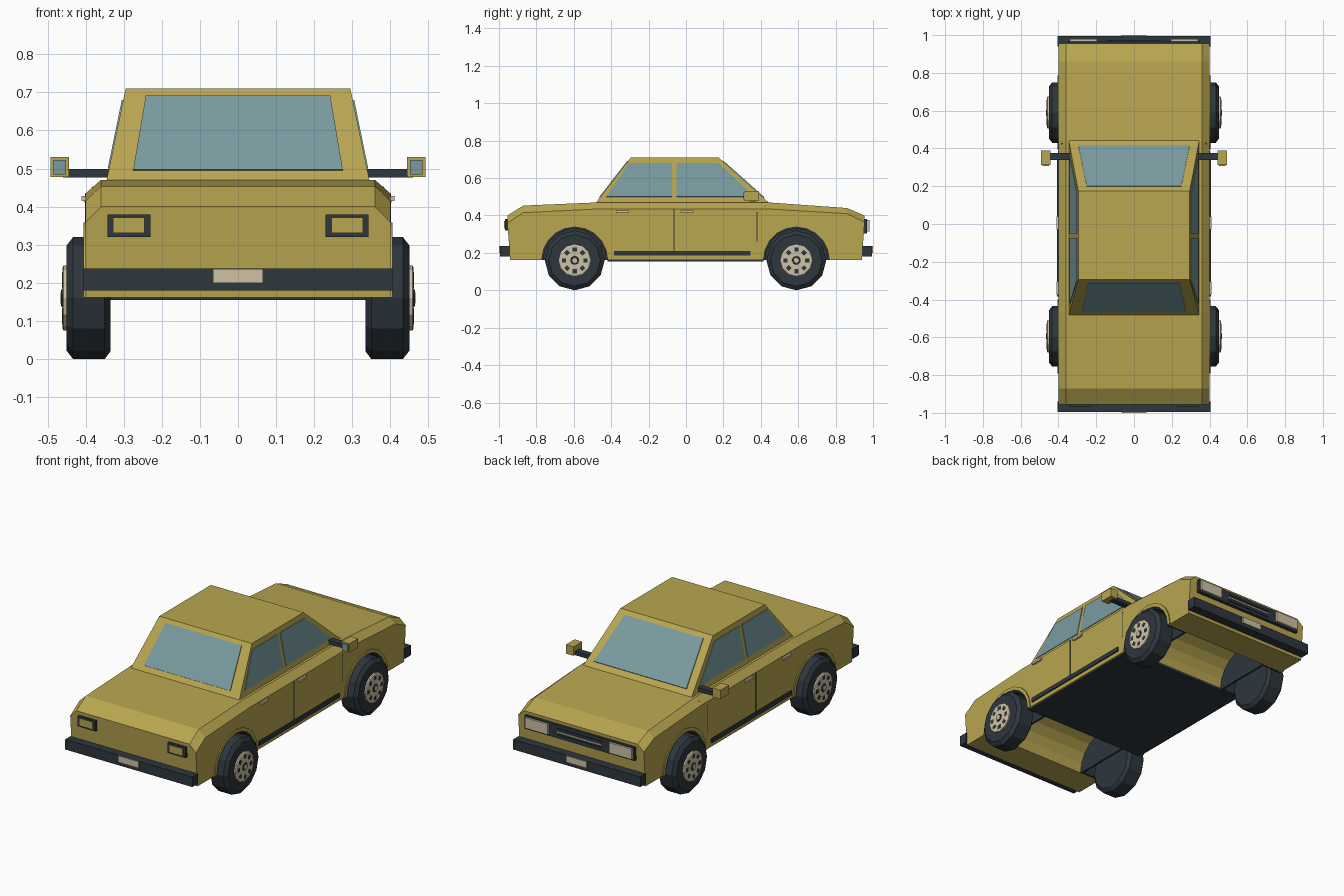
import bpy, bmesh
from math import sin, cos, pi
from mathutils import Vector

if "Cube" in bpy.data.objects:
    bpy.data.objects.remove(bpy.data.objects["Cube"])


def material(name, rgb):
    m = bpy.data.materials.new(name)
    m.diffuse_color = (*rgb, 1)
    m.use_nodes = True
    m.node_tree.nodes["Principled BSDF"].inputs["Base Color"].default_value = m.diffuse_color
    return m


GOLD = material("gold_paint", (0.48, 0.38, 0.08))
DARK = material("dark_trim", (0.027, 0.038, 0.047))
GLASS = material("glass", (0.19, 0.33, 0.35))
BEIGE = material("beige", (0.62, 0.54, 0.38))


def loft(name, rings, mat, mirror=False):
    """Skin equal-length closed rings and cap both ends."""
    bm = bmesh.new()
    rows = [[bm.verts.new(p) for p in ring] for ring in rings]
    n = len(rows[0])
    for a, b in zip(rows, rows[1:]):
        for i in range(n):
            j = (i + 1) % n
            bm.faces.new((a[i], a[j], b[j], b[i]))
    bm.faces.new(rows[0])
    bm.faces.new(rows[-1])
    bmesh.ops.recalc_face_normals(bm, faces=bm.faces)
    me = bpy.data.meshes.new(name)
    bm.to_mesh(me)
    bm.free()
    me.materials.append(mat)
    ob = bpy.data.objects.new(name, me)
    bpy.context.collection.objects.link(ob)
    if mirror:
        ob.modifiers.new("mirror", 'MIRROR')
    return ob


def box(name, x, y, z, mat, mirror=False):
    ring = [(x[0], y[0]), (x[1], y[0]), (x[1], y[1]), (x[0], y[1])]
    return loft(name, [[(*p, h) for p in ring] for h in z], mat, mirror)


def panel(name, pts, mat, mirror=False, t=0.004):
    """Thin plate lying on a flat outline, thickened both ways."""
    pts = [Vector(p) for p in pts]
    n = (pts[1] - pts[0]).cross(pts[2] - pts[0]).normalized() * t
    return loft(name, [[p - n for p in pts], [p + n for p in pts]], mat, mirror)


def disc(name, yc, zc, rings, mat, sides=12, mirror=True):
    return loft(name, [[(x, yc + r * sin(2 * pi * i / sides), zc - r * cos(2 * pi * i / sides))
                        for i in range(sides)] for x, r in rings], mat, mirror)


def arch(name, yc, x, r0, r1, mat, steps=10):
    """Half ring over a wheel, extruded along x."""
    arc = [(cos(pi * i / steps), sin(pi * i / steps)) for i in range(steps + 1)]
    out = [(c * r1, s * r1) for c, s in arc] + [(c * r0, s * r0) for c, s in reversed(arc)]
    return loft(name, [[(h, yc + a, 0.162 + b) for a, b in out] for h in x], mat, True)


# Lower body: chamfered cross-sections from one end to the other
stations = [(-0.94, -0.955, 0.36, 0.40), (-0.88, -0.87, 0.415, 0.453), (-0.47, -0.47, 0.435, 0.47),
            (0.44, 0.44, 0.435, 0.47), (0.86, 0.86, 0.41, 0.44), (0.94, 0.955, 0.365, 0.40)]
body = loft("body", [[(-0.4, yb, 0.162), (-0.4, y, zs), (-0.36, y, zt),
                      (0.36, y, zt), (0.4, y, zs), (0.4, yb, 0.162)]
                     for yb, y, zs, zt in stations], GOLD)

# Wheels, wheel wells and arch lips
for end, yc in (("rear", -0.595), ("front", 0.59)):
    cutter = disc(end + "_arch_cutter", yc, 0.165, [(-0.6, 0.18), (0.6, 0.18)], GOLD, 20, False)
    cutter.hide_render = True
    cutter.hide_viewport = False
    cutter.display_type = 'WIRE'
    mod = body.modifiers.new(end + "_arch", 'BOOLEAN')
    mod.operation = 'DIFFERENCE'
    mod.object = cutter
    arch(end + "_arch_lip", yc, (0.385, 0.406), 0.176, 0.196, GOLD)
    arch(end + "_well_liner", yc, (0.28, 0.396), 0.168, 0.181, DARK)
    arch(end + "_well_wall", yc, (0.27, 0.282), 0.005, 0.181, DARK)
    disc(end + "_tyre", yc, 0.16, [(0.335, 0.14), (0.35, 0.16), (0.433, 0.16), (0.45, 0.138)], DARK)
    disc(end + "_rim", yc, 0.16, [(0.44, 0.085), (0.458, 0.085), (0.461, 0.08)], BEIGE)
    disc(end + "_hub", yc, 0.16, [(0.455, 0.026), (0.464, 0.022)], DARK, 8)
    disc(end + "_hub_cap", yc, 0.16, [(0.46, 0.016), (0.466, 0.014)], BEIGE, 8)
    for i in range(8):
        a = i * pi / 4
        u, v = Vector((0, cos(a), sin(a))), Vector((0, -sin(a), cos(a)))
        c = Vector((0.46, yc, 0.16)) + u * 0.058
        panel(end + "_rim_slot", [c + u * p * 0.011 + v * q * 0.011
                                  for p, q in ((-1, -1), (1, -1), (1, 1), (-1, 1))], DARK, True, 0.002)

# Floor pan
box("floor", (-0.39, 0.39), (-0.42, 0.415), (0.155, 0.17), DARK)

# Cabin
Z0, Z1 = 0.465, 0.71


def mix(a, b, z):
    return a + (b - a) * (z - Z0) / (Z1 - Z0)


def rect(w, y0, y1, z):
    return [(-w, y0, z), (w, y0, z), (w, y1, z), (-w, y1, z)]


loft("cabin", [rect(0.348, -0.492, 0.458, 0.455), rect(0.295, -0.295, 0.175, Z1)], GOLD)

# Windows
for name, ya, yb, wide, narrow in (("rear_window", -0.485, -0.295, 0.275, 0.242),
                                   ("windscreen", 0.45, 0.175, 0.295, 0.25)):
    lo, hi = mix(ya, yb, 0.495), mix(ya, yb, 0.69)
    panel(name, [(-wide, lo, 0.495), (wide, lo, 0.495), (narrow, hi, 0.69), (-narrow, hi, 0.69)], GLASS)
for name, low, high in (("rear_side_window", (-0.425, -0.075), (-0.305, -0.075)),
                        ("front_side_window", (-0.05, 0.365), (-0.05, 0.175))):
    xl, xh = mix(0.345, 0.295, 0.50), mix(0.345, 0.295, 0.68)
    panel(name, [(xl, low[0], 0.50), (xl, low[1], 0.50), (xh, high[1], 0.68), (xh, high[0], 0.68)],
          GLASS, True)

# Bumpers and plates
for end, s in (("rear", -1), ("front", 1)):
    box(end + "_bumper", (-0.405, 0.405), sorted((s * 0.94, s * 0.994)), (0.18, 0.238), DARK)
    box(end + "_plate", (-0.065, 0.065), sorted((s * 0.99, s)), (0.20, 0.237), BEIGE)

# Tail lamps
box("tail_lamp_frame", (0.23, 0.343), (-0.968, -0.94), (0.32, 0.38), DARK, True)
box("tail_lamp", (0.245, 0.328), (-0.972, -0.95), (0.331, 0.371), GOLD, True)

# Grille and headlamps
box("grille", (-0.35, 0.35), (0.94, 0.968), (0.305, 0.382), DARK)
box("headlamp", (0.195, 0.34), (0.95, 0.98), (0.315, 0.375), BEIGE, True)
for z in (0.325, 0.343, 0.361):
    box("grille_bar", (-0.14, 0.14), (0.96, 0.973), (z - 0.003, z + 0.003), BEIGE if z == 0.343 else DARK)

# Mirrors
box("mirror_arm", (0.33, 0.46), (0.34, 0.375), (0.476, 0.499), DARK, True)
box("mirror_head", (0.443, 0.492), (0.312, 0.39), (0.478, 0.53), GOLD, True)
box("mirror_glass", (0.451, 0.484), (0.307, 0.32), (0.485, 0.522), GLASS, True)

# Door handles, sill strips and door seams
for y in (-0.34, 0.005):
    box("door_handle", (0.395, 0.411), (y - 0.035, y + 0.035), (0.415, 0.428), BEIGE, True)
box("sill_strip", (0.39, 0.407), (-0.385, 0.345), (0.185, 0.21), DARK, True)
box("door_seam", (0.39, 0.402), (-0.068, -0.062), (0.20, 0.435), DARK, True)
box("front_door_seam", (0.39, 0.402), (0.377, 0.381), (0.26, 0.415), DARK, True)
panel("front_seam_top", [(0.401, 0.377, 0.413), (0.401, 0.381, 0.411),
                         (0.38, 0.43, 0.453), (0.38, 0.425, 0.453)], DARK, True, 0.002)
